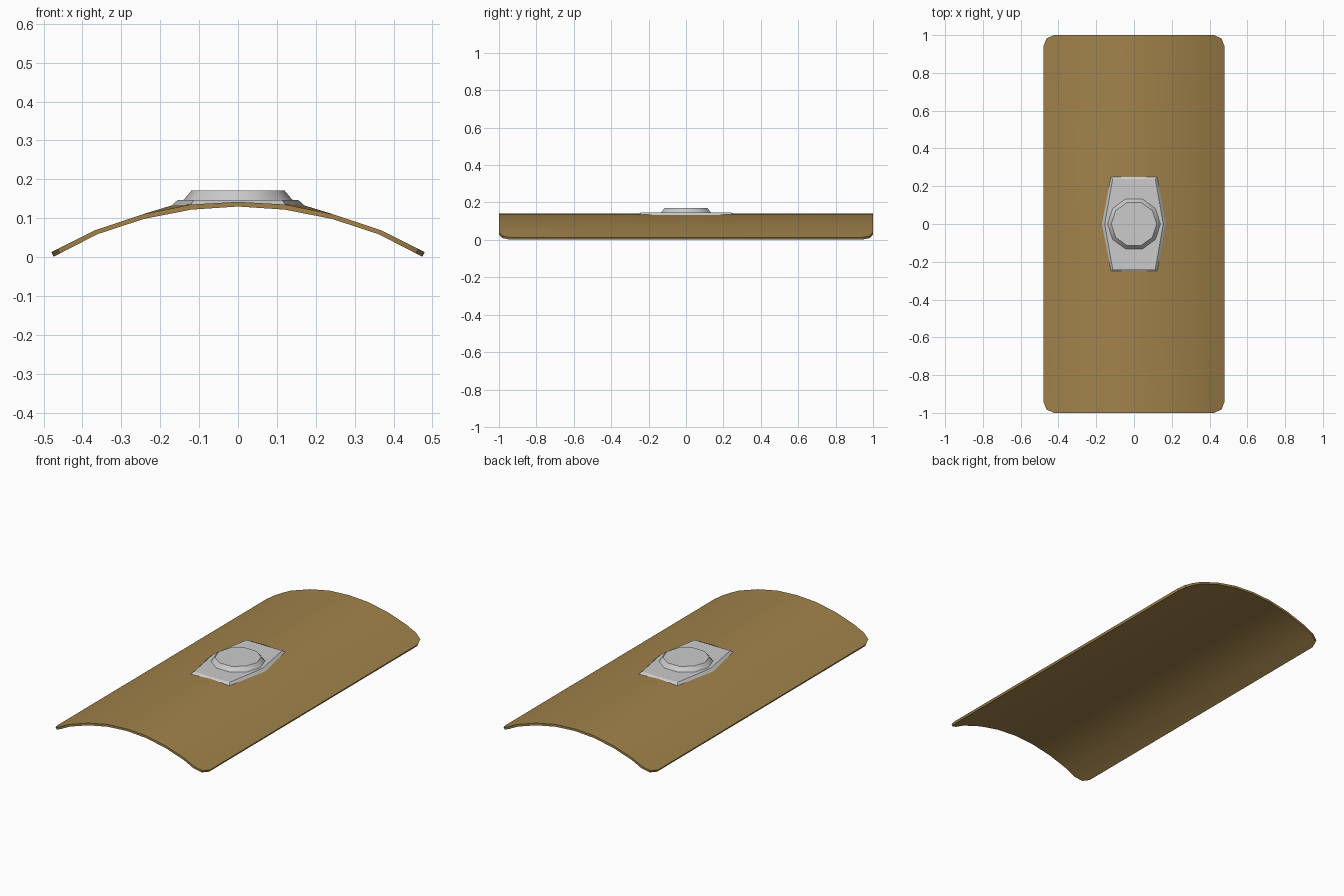
import bpy, bmesh, math

if "Cube" in bpy.data.objects:
    bpy.data.objects.remove(bpy.data.objects["Cube"])


def finish(bm, name, color=None):
    bmesh.ops.recalc_face_normals(bm, faces=bm.faces)
    me = bpy.data.meshes.new(name)
    bm.to_mesh(me)
    bm.free()
    ob = bpy.data.objects.new(name, me)
    bpy.context.collection.objects.link(ob)
    if color:
        mat = bpy.data.materials.new(name + "_paint")
        mat.diffuse_color = color
        mat.use_nodes = True
        mat.node_tree.nodes["Principled BSDF"].inputs["Base Color"].default_value = mat.diffuse_color
        me.materials.append(mat)
    bpy.ops.object.select_all(action='DESELECT')
    ob.select_set(True)
    bpy.context.view_layer.objects.active = ob
    bpy.ops.object.shade_smooth_by_angle(angle=math.radians(30))
    return ob


# Half profiles of the curved board, from the crown to the rim
OUTER = [(0, .142), (.122, .135), (.245, .110), (.365, .070), (.480, .013)]
INNER = [(0, .130), (.120, .122), (.242, .098), (.361, .059), (.474, .001)]
ROWS = [-1, -.25, 0, .25, 1]


def full(profile):
    return [(-x, z) for x, z in profile[:0:-1]] + profile


# Curved board: outer skin rises to meet the plate, inner skin is a plain arch
bm = bmesh.new()
outer, inner = [], []
for y in ROWS:
    row = []
    for i, (x, z) in enumerate(full(OUTER)):
        if y == 0 and i in (3, 5):
            x, z = math.copysign(.17, x), .133
        row.append(bm.verts.new((x, y, z)))
    outer.append(row)
for y in (-1, 1):
    inner.append([bm.verts.new((x, y, z)) for x, z in full(INNER)])
for r in range(4):
    for c in range(8):
        if r in (1, 2) and c in (3, 4):
            continue  # opening covered by the plate
        bm.faces.new((outer[r][c], outer[r][c+1], outer[r+1][c+1], outer[r+1][c]))
for c in range(8):
    bm.faces.new((inner[0][c], inner[1][c], inner[1][c+1], inner[0][c+1]))
    for ro, ri in ((0, 0), (4, 1)):
        bm.faces.new((outer[ro][c], outer[ro][c+1], inner[ri][c+1], inner[ri][c]))
for c in (0, 8):
    bm.faces.new([row[c] for row in outer] + [inner[1][c], inner[0][c]])
# Rounded board corners
corners = [bm.edges.get((outer[ro][c], inner[ri][c]))
           for ro, ri in ((0, 0), (4, 1)) for c in (0, 8)]
bmesh.ops.bevel(bm, geom=corners, offset=.062, segments=2, profile=.5, affect='EDGES')
finish(bm, "shield_board", (.36, .225, .07, 1))


def ring(bm, pts):
    return [bm.verts.new(p) for p in pts]


def skirt(bm, a, b):
    n = len(a)
    for i in range(n):
        bm.faces.new((a[i], a[(i+1) % n], b[(i+1) % n], b[i]))


def decagon(r, z):
    return [(r*math.cos(k*math.tau/10), r*math.sin(k*math.tau/10), z) for k in range(10)]


# Hexagonal plate with sloped border, and ten-sided boss
bm = bmesh.new()
base = ring(bm, [(.17, 0, .133), (.122, .25, .135), (0, .25, .142), (-.122, .25, .135),
                 (-.17, 0, .133), (-.122, -.25, .135), (0, -.25, .142), (.122, -.25, .135)])
top = ring(bm, [(.155, 0, .147), (.113, .238, .147), (0, .238, .147), (-.113, .238, .147),
                (-.155, 0, .147), (-.113, -.238, .147), (0, -.238, .147), (.113, -.238, .147)])
skirt(bm, base, top)
low = ring(bm, decagon(.14, .147))
high = ring(bm, decagon(.12, .171))
skirt(bm, low, high)
bm.faces.new(high)
edges = [bm.edges.get((v[i], v[(i+1) % len(v)])) for v in (top, low) for i in range(len(v))]
bmesh.ops.triangle_fill(bm, edges=edges, use_beauty=True, normal=(0, 0, 1))
finish(bm, "boss_plate")
